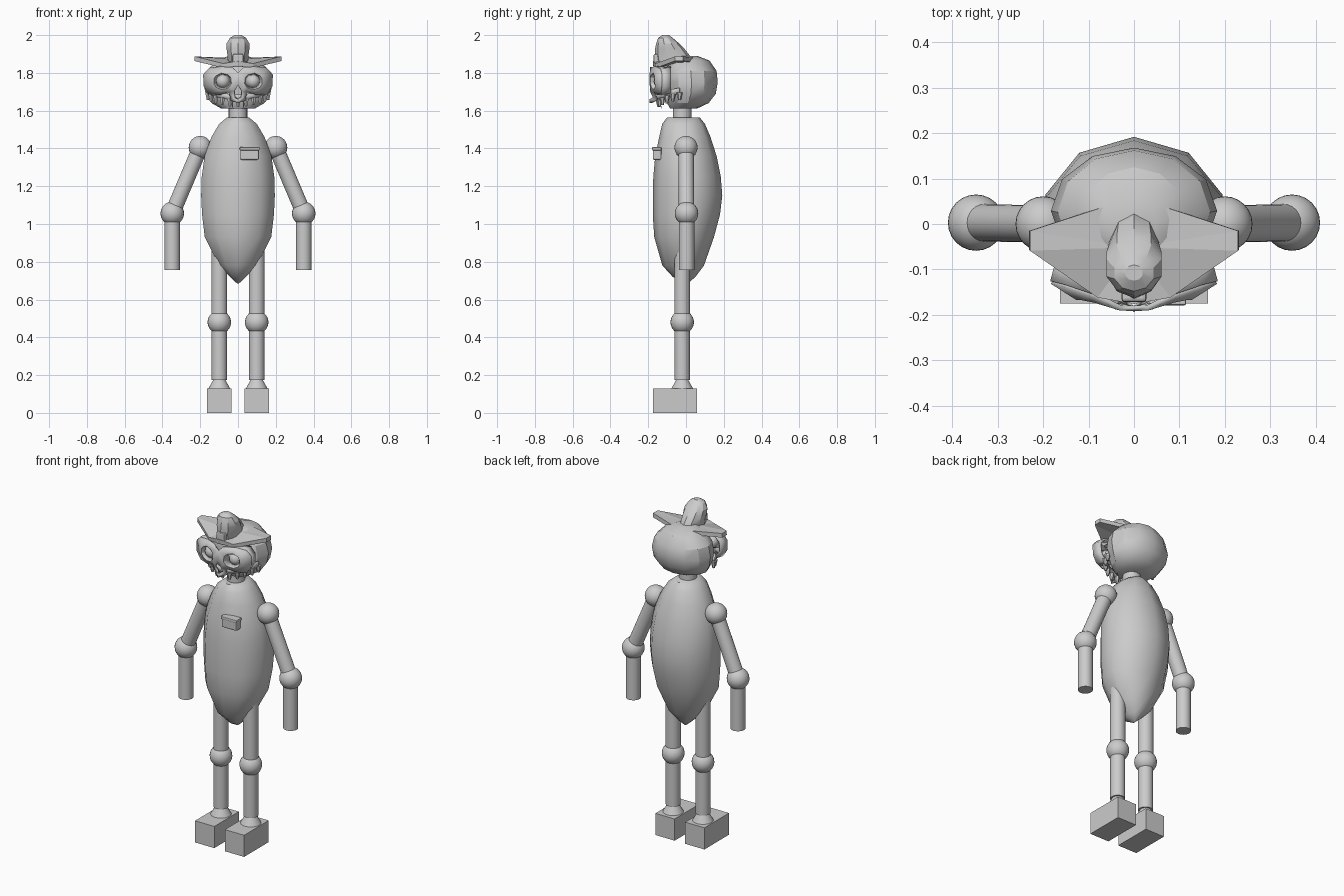
import bpy, bmesh, math
from mathutils import Vector

if "Cube" in bpy.data.objects:
    bpy.data.objects.remove(bpy.data.objects["Cube"])

grey = bpy.data.materials.new("light_grey")
grey.diffuse_color = (0.6, 0.6, 0.6, 1)
grey.use_nodes = True
grey.node_tree.nodes["Principled BSDF"].inputs["Base Color"].default_value = grey.diffuse_color


def finish(ob, name, angle=30):
    ob.name = name
    ob.data.materials.clear()
    ob.data.materials.append(grey)
    bpy.ops.object.select_all(action='DESELECT')
    ob.select_set(True)
    bpy.context.view_layer.objects.active = ob
    if angle:
        bpy.ops.object.shade_smooth_by_angle(angle=math.radians(angle))
    return ob


def mesh(name, verts, faces, angle=30):
    me = bpy.data.meshes.new(name)
    me.from_pydata(verts, [], faces)
    bm = bmesh.new()
    bm.from_mesh(me)
    bmesh.ops.recalc_face_normals(bm, faces=bm.faces)
    bm.to_mesh(me)
    bm.free()
    ob = bpy.data.objects.new(name, me)
    bpy.context.collection.objects.link(ob)
    return finish(ob, name, angle)


def loft(name, rings, n, angle):
    """Stack elliptical rings given as (z, half width, front y, back y)."""
    verts, faces = [], []
    for z, rx, y0, y1 in rings:
        for i in range(n):
            a = math.pi / 2 + math.tau * i / n
            verts.append((rx * math.cos(a), (y0 + y1) / 2 + (y1 - y0) / 2 * math.sin(a), z))
    for r in range(len(rings) - 1):
        for i in range(n):
            j = (i + 1) % n
            faces.append((r * n + i, r * n + j, (r + 1) * n + j, (r + 1) * n + i))
    faces.append(tuple(range(n)))
    faces.append(tuple(range(len(verts) - n, len(verts))))
    return mesh(name, verts, faces, angle)


def rod(name, a, b, r1, r2=None, n=24):
    a, b = Vector(a), Vector(b)
    bpy.ops.mesh.primitive_cone_add(vertices=n, radius1=r1, radius2=r1 if r2 is None else r2,
                                    depth=(b - a).length, location=(a + b) / 2)
    ob = bpy.context.object
    ob.rotation_euler = (b - a).to_track_quat('Z', 'Y').to_euler()
    return finish(ob, name)


def ball(name, c, r):
    bpy.ops.mesh.primitive_uv_sphere_add(segments=24, ring_count=16, radius=r, location=c)
    return finish(bpy.context.object, name, 60)


def box(name, lo, hi, bevel=0):
    lo, hi = Vector(lo), Vector(hi)
    bpy.ops.mesh.primitive_cube_add(size=1, location=(lo + hi) / 2)
    ob = bpy.context.object
    ob.scale = hi - lo
    bpy.ops.object.transform_apply(location=False, rotation=False, scale=True)
    if bevel:
        m = ob.modifiers.new("bevel", 'BEVEL')
        m.width, m.segments = bevel, 2
    return finish(ob, name, 0)


def thicken(ob, t, offset=0, mirror=False):
    if mirror:
        ob.modifiers.new("mirror", 'MIRROR').merge_threshold = 0.002
    m = ob.modifiers.new("solid", 'SOLIDIFY')
    m.thickness, m.offset = t, offset


# Torso, neck and chest pocket
loft("torso", [(0.685, 0.005, -0.01, 0.01), (0.72, 0.045, -0.07, 0.05), (0.78, 0.105, -0.125, 0.095),
               (0.93, 0.185, -0.168, 0.148), (1.05, 0.2, -0.176, 0.18), (1.15, 0.205, -0.176, 0.192),
               (1.25, 0.202, -0.173, 0.184), (1.36, 0.186, -0.163, 0.162), (1.46, 0.148, -0.142, 0.13),
               (1.53, 0.105, -0.126, 0.1), (1.565, 0.06, -0.1, 0.072)], 10, 45)
rod("neck", (0, -0.02, 1.54), (0, -0.02, 1.66), 0.049)
box("chest_pocket", (0.012, -0.176, 1.34), (0.112, -0.13, 1.405), 0.008)
box("pocket_flap", (0.009, -0.179, 1.39), (0.115, -0.13, 1.407), 0.004)

# Arms and legs on both sides
for s, side in ((-1, "left"), (1, "right")):
    shoulder, elbow, knee = (s * 0.2, 0, 1.405), (s * 0.348, 0.003, 1.056), (s * 0.099, -0.02, 0.48)
    ball(side + "_shoulder", shoulder, 0.061)
    rod(side + "_upper_arm", shoulder, elbow, 0.041)
    ball(side + "_elbow", elbow, 0.062)
    rod(side + "_forearm", elbow, (s * 0.348, 0.003, 0.757), 0.041)
    rod(side + "_thigh", knee, (s * 0.099, -0.02, 0.9), 0.042)
    ball(side + "_knee", knee, 0.062)
    rod(side + "_shin", (s * 0.099, -0.02, 0.175), knee, 0.041)
    rod(side + "_ankle", (s * 0.099, -0.02, 0.128), (s * 0.099, -0.02, 0.178), 0.058, 0.03)
    box(side + "_foot", (s * 0.099 - 0.064, -0.175, 0), (s * 0.099 + 0.064, 0.058, 0.13))
    ball(side + "_eye", (s * 0.08, -0.135, 1.755), 0.036)

# Skull
loft("skull", [(1.612, 0.09, -0.085, 0.06), (1.64, 0.14, -0.1, 0.12), (1.69, 0.172, -0.105, 0.158),
               (1.75, 0.183, -0.11, 0.168), (1.81, 0.168, -0.11, 0.162), (1.865, 0.115, -0.09, 0.125),
               (1.89, 0.05, -0.05, 0.06)], 12, 28)


# Face mask: one half ringed around the eye hole, then mirrored
def face_y(x, z):
    return -0.186 + 1.6 * x * x + 0.25 * abs(z - 1.76) * (x > 0.03)


outer = [(0, 1.80), (0.03, 1.83), (0.09, 1.832), (0.15, 1.822), (0.18, 1.79), (0.178, 1.73),
         (0.15, 1.69), (0.09, 1.688), (0.045, 1.70), (0.018, 1.705), (0, 1.735)]
n = len(outer)
verts = [(x, face_y(x, z), z) for x, z in outer]
for x, z in outer:
    d = Vector((x - 0.08, z - 1.755)).normalized()
    ex, ez = 0.08 + 0.05 * d.x, 1.755 + 0.046 * d.y
    verts.append((ex, face_y(ex, ez) - 0.004, ez))
for x, z in outer:
    d = Vector((x - 0.08, z - 1.755)).normalized()
    ex, ez = 0.08 + 0.038 * d.x, 1.755 + 0.036 * d.y
    verts.append((ex, -0.145, ez))
faces = [(k + i, k + (i + 1) % n, k + n + (i + 1) % n, k + n + i) for k in (0, n) for i in range(n)
         if not (k == 0 and i == n - 1)]
faces.append((0, n, 2 * n - 1, n - 1))
# Muzzle around the nose hole
b = len(verts)
for x, z in [(0.036, 1.655), (0, 1.64), (0, 1.66), (0.018, 1.672)]:
    verts.append((x, -0.188 + x, z))
faces += [(8, 9, b + 3, b), (b, b + 3, b + 2, b + 1)]
thicken(mesh("face_mask", verts, faces, 25), 0.012, 0, True)

# Cheek and brow sides joining the mask to the skull
side_pts = outer[2:8]
verts = [(x, face_y(x, z), z) for x, z in side_pts] + \
        [(x * 0.93, -0.08, 1.755 + (z - 1.755) * 0.95) for x, z in side_pts]
thicken(mesh("mask_sides", verts, [(i, i + 1, i + 7, i + 6) for i in range(5)], 25), 0.01, 0, True)

# Curved jaw with hanging pointed teeth
arc = [(0.165 * math.sin(t), -0.15 * math.cos(t) + 0.005) for t in [math.radians(-75 + 15 * i) for i in range(11)]]
verts = [(x, y, z + 1.4 * x * x) for z in (1.655, 1.685) for x, y in arc]
thicken(mesh("jaw", verts, [(i, i + 1, i + 12, i + 11) for i in range(10)], 40), 0.014)
for x, y in arc:
    z = 1.66 + 1.4 * x * x
    rod("tooth", (x, y, z), (x, y, z - 0.04), 0.016, 0.007, 6)
for x in (-0.03, 0.03):
    rod("fang", (x, -0.145, 1.665), (x, -0.13, 1.612), 0.008, 0.001, 6)

# Winged hat brim
half = [(0, 0.06, 1.865), (0.23, -0.015, 1.875), (0.23, -0.058, 1.875), (0.08, -0.16, 1.838), (0, -0.175, 1.85)]
verts = half + [(-x, y, z) for x, y, z in half[1:4]] + [(0, -0.05, 1.86)]
loop = [0, 1, 2, 3, 4, 7, 6, 5]
faces = [(8, loop[i], loop[(i + 1) % 8]) for i in range(8)]
thicken(mesh("hat_brim", verts, faces, 0), 0.024)

# Hat crown with a narrow front panel
loft("hat_crown", [(1.85, 0.056, -0.16, 0.035), (1.89, 0.058, -0.165, 0.022), (1.93, 0.064, -0.163, -0.01),
                   (1.955, 0.064, -0.158, -0.035), (1.985, 0.045, -0.148, -0.07),
                   (2.0, 0.02, -0.125, -0.09)], 10, 25)
box("hat_front_panel", (-0.028, -0.172, 1.83), (0.028, -0.13, 1.90), 0.008)
